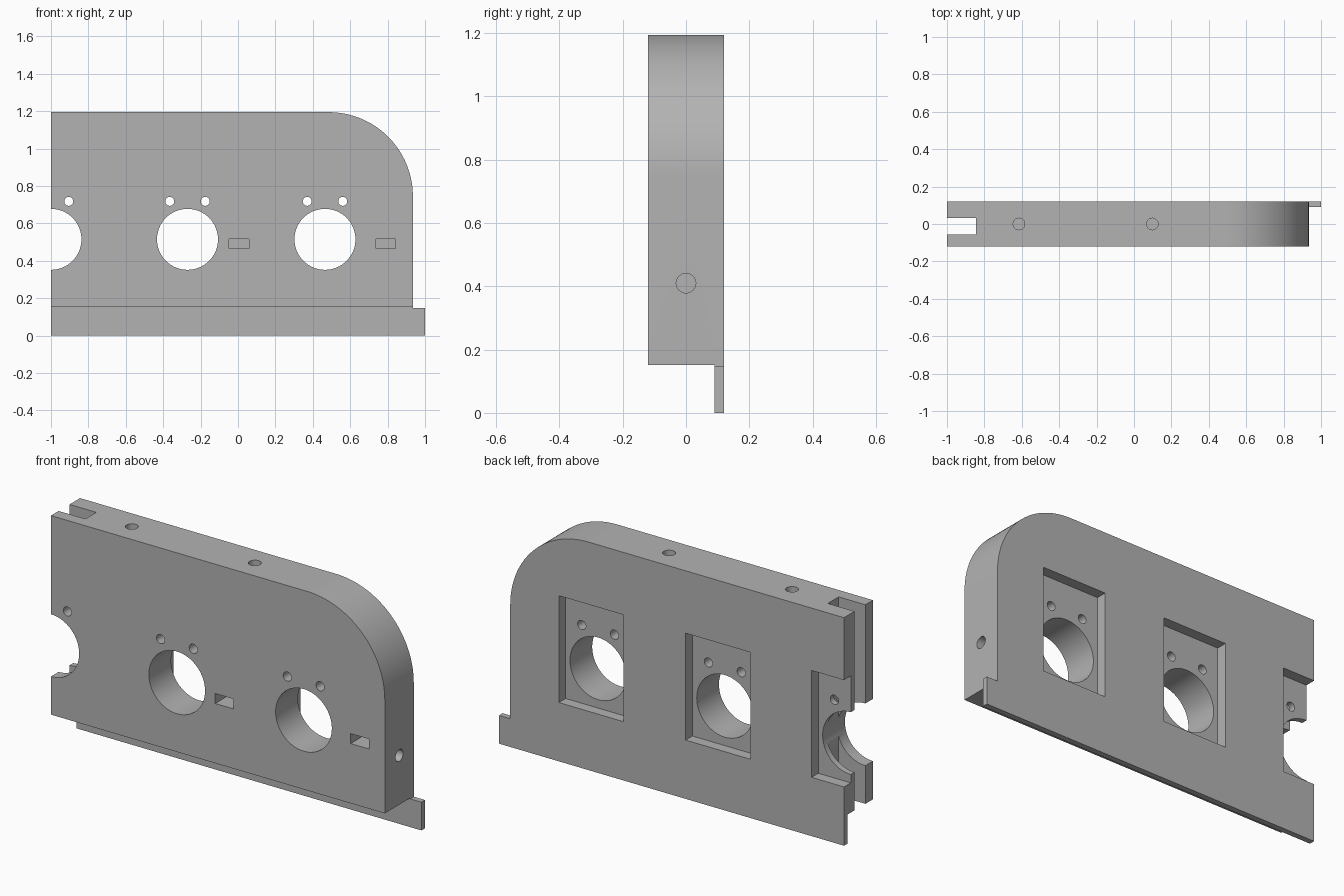
import bpy
import bmesh
import math
from mathutils import Matrix

cube = bpy.data.objects.get("Cube")
if cube:
    bpy.data.objects.remove(cube, do_unlink=True)

grey = bpy.data.materials.new("plain grey")
grey.use_nodes = True
colour = (0.45, 0.45, 0.45, 1)
grey.diffuse_color = colour
grey.node_tree.nodes["Principled BSDF"].inputs["Base Color"].default_value = colour

FRONT, BACK = -0.12, 0.12
LEFT_END, SIDE, TOP = -1.0, 0.935, 1.195
BODY_BOTTOM = 0.15


def make_object(name, bm):
    bmesh.ops.recalc_face_normals(bm, faces=bm.faces)
    mesh = bpy.data.meshes.new(name)
    bm.to_mesh(mesh)
    bm.free()
    mesh.materials.append(grey)
    obj = bpy.data.objects.new(name, mesh)
    bpy.context.collection.objects.link(obj)
    return obj


def cut(obj, bm):
    """Subtract a shape from the object and discard the cutter."""
    cutter = make_object("cutter", bm)
    cutter.hide_render = True
    mod = obj.modifiers.new("cut", 'BOOLEAN')
    mod.operation = 'DIFFERENCE'
    mod.solver = 'EXACT'
    mod.object = cutter
    bpy.context.view_layer.objects.active = obj
    bpy.ops.object.modifier_apply(modifier=mod.name)
    bpy.data.objects.remove(cutter, do_unlink=True)


def cut_box(obj, x, y, z):
    bm = bmesh.new()
    centre = [(a + b) / 2 for a, b in (x, y, z)]
    size = [b - a for a, b in (x, y, z)]
    matrix = Matrix.Translation(centre) @ Matrix.Diagonal((*size, 1))
    bmesh.ops.create_cube(bm, size=1, matrix=matrix)
    cut(obj, bm)


def cut_hole(obj, centre, radius, length, axis, sides):
    turn = {'X': Matrix.Rotation(math.pi / 2, 4, 'Y'),
            'Y': Matrix.Rotation(math.pi / 2, 4, 'X'),
            'Z': Matrix.Identity(4)}[axis]
    bm = bmesh.new()
    bmesh.ops.create_cone(bm, cap_ends=True, segments=sides, radius1=radius,
                          radius2=radius, depth=length,
                          matrix=Matrix.Translation(centre) @ turn)
    cut(obj, bm)


# Panel outline with one large rounded corner and a tab at the foot
radius, steps = 0.45, 32
outline = [(LEFT_END, 0), (1, 0), (1, 0.148), (SIDE, 0.148)]
for i in range(steps + 1):
    a = math.pi / 2 * i / steps
    outline.append((SIDE - radius + radius * math.cos(a),
                    TOP - radius + radius * math.sin(a)))
outline.append((LEFT_END, TOP))

bm = bmesh.new()
face = bm.faces.new([bm.verts.new((x, FRONT, z)) for x, z in outline])
extruded = bmesh.ops.extrude_face_region(bm, geom=[face])["geom"]
bmesh.ops.translate(bm, vec=(0, BACK - FRONT, 0),
                    verts=[v for v in extruded if isinstance(v, bmesh.types.BMVert)])
panel = make_object("side_panel", bm)

# Thin rear lip left along the bottom
cut_box(panel, (-1.2, 1.2), (-0.3, 0.09), (-0.2, BODY_BOTTOM + 0.002))

# Rear pockets, large openings and pairs of small holes
for x in (-1.0, -0.27, 0.465):
    cut_box(panel, (x - 0.188, x + 0.188), (0.064, 0.3), (0.308, 0.868))
    cut_hole(panel, (x, 0, 0.515), 0.163, 0.6, 'Y', 64)
    for side in (-1, 1):
        if x + side * 0.095 > LEFT_END:
            cut_hole(panel, (x + side * 0.095, 0, 0.718), 0.024, 0.6, 'Y', 24)

# Groove running down the open end
cut_box(panel, (-1.2, -0.845), (-0.057, 0.033), (-0.2, 1.4))

# Small rectangular sockets in the front
for x in (0.005, 0.79):
    cut_box(panel, (x - 0.053, x + 0.053), (-0.3, 0.0), (0.465, 0.517))

# Blind dowel holes in the top and the closed end
for x in (-0.615, 0.098):
    cut_hole(panel, (x, 0, TOP), 0.031, 0.36, 'Z', 32)
cut_hole(panel, (SIDE, 0, 0.41), 0.031, 0.36, 'X', 32)

# Smooth curves, crisp edges
bpy.ops.object.select_all(action='DESELECT')
panel.select_set(True)
bpy.context.view_layer.objects.active = panel
bpy.ops.object.shade_smooth_by_angle(angle=math.radians(30))
